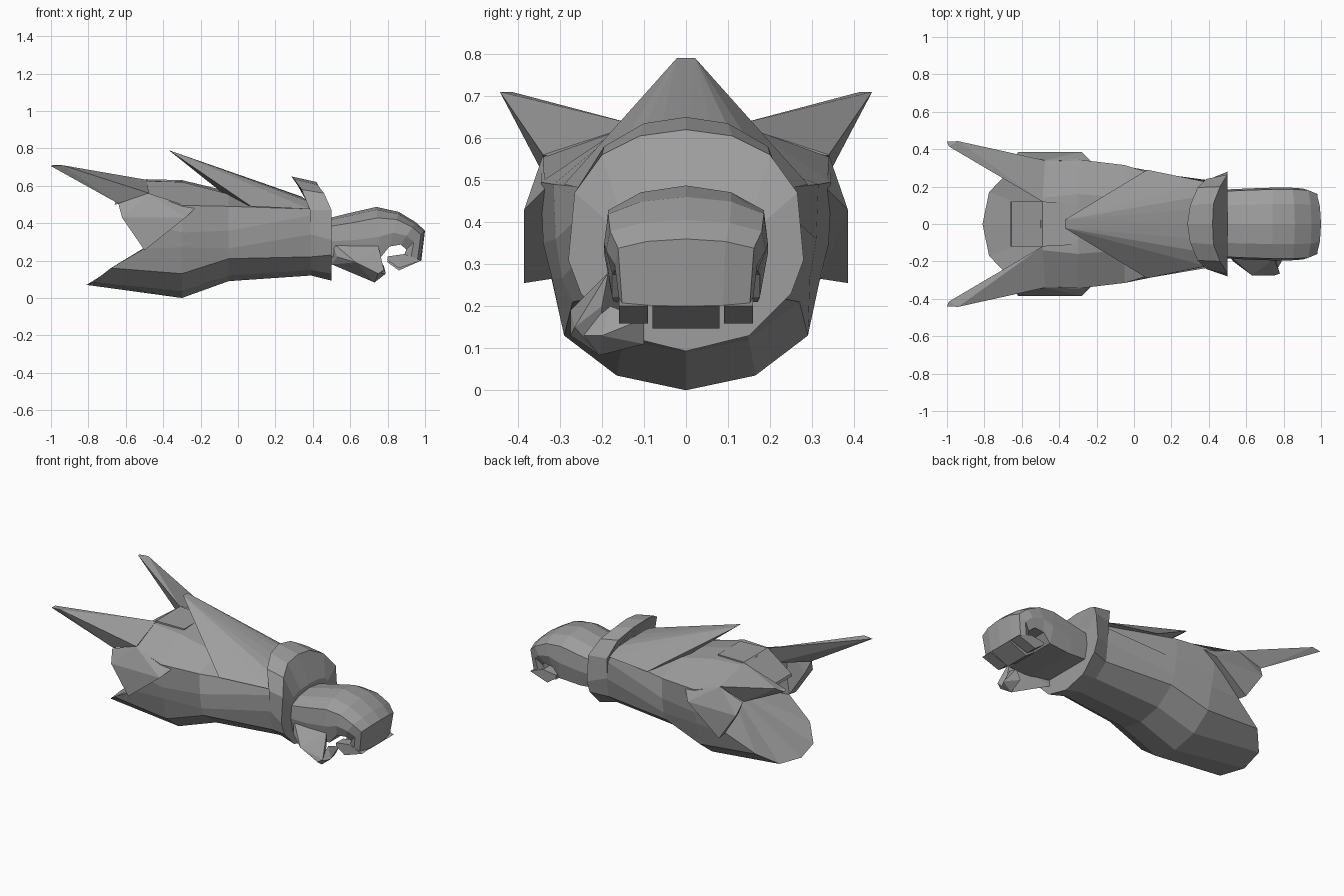
import bpy
import bmesh

cube = bpy.data.objects.get("Cube")
if cube:
    bpy.data.objects.remove(cube)

steel = bpy.data.materials.new("grey_steel")
steel.use_nodes = True
GREY = (0.34, 0.34, 0.34, 1)
steel.diffuse_color = GREY
steel.node_tree.nodes["Principled BSDF"].inputs["Base Color"].default_value = GREY


def finish(name, bm):
    """Turn a bmesh into a flat-shaded steel object."""
    bmesh.ops.recalc_face_normals(bm, faces=bm.faces)
    mesh = bpy.data.meshes.new(name)
    bm.to_mesh(mesh)
    bm.free()
    mesh.materials.append(steel)
    obj = bpy.data.objects.new(name, mesh)
    bpy.context.collection.objects.link(obj)
    return obj


def hull(name, points, side=1):
    """Convex plate around the given points; side -1 mirrors it across y."""
    bm = bmesh.new()
    for x, y, z in points:
        bm.verts.new((x, y * side, z))
    result = bmesh.ops.convex_hull(bm, input=bm.verts)
    unused = [v for v in result["geom_interior"] if isinstance(v, bmesh.types.BMVert)]
    bmesh.ops.delete(bm, geom=unused, context="VERTS")
    bmesh.ops.dissolve_limit(bm, angle_limit=0.03, verts=bm.verts, edges=bm.edges)
    return finish(name, bm)


def symmetric(points):
    """Add the mirrored copy of every point."""
    return points + [(x, -y, z) for x, y, z in points]


def full_ring(half):
    """Close a half ring that starts and ends on the centre plane."""
    return half + [(x, -y, z) for x, y, z in reversed(half[1:-1])]


def loft(name, half_rings, start_tip=None):
    """Skin mirrored half rings; the start may close on an inner point."""
    bm = bmesh.new()
    rings = [[bm.verts.new(p) for p in full_ring(h)] for h in half_rings]
    count = len(rings[0])
    for a, b in zip(rings, rings[1:]):
        for i in range(count):
            j = (i + 1) % count
            bm.faces.new((a[i], a[j], b[j], b[i]))
    if start_tip:
        tip = bm.verts.new(start_tip)
        for i in range(count):
            bm.faces.new((rings[0][i], rings[0][(i + 1) % count], tip))
    else:
        bm.faces.new(rings[0])
    bm.faces.new(rings[-1])
    return finish(name, bm)


def at(x, section):
    """Place a flat (y, z) section at one x."""
    return [(x, y, z) for y, z in section]


# Forearm shell with slanted open elbow, wrist and flared collar
elbow = [(-.81, 0, .07), (-.775, .17, .085), (-.68, .27, .16), (-.5, .32, .265),
         (-.48, .34, .4), (-.48, .34, .555), (-.49, .14, .625), (-.5, 0, .63)]
belly = at(-.3, [(0, 0), (.165, .035), (.29, .13), (.32, .27),
                 (.34, .35), (.345, .495), (.16, .62), (0, .63)])
middle = at(-.05, [(0, .09), (.15, .12), (.27, .21), (.295, .265),
                   (.31, .36), (.315, .49), (.14, .555), (0, .57)])
wrist = at(.39, [(0, .12), (.13, .15), (.22, .22), (.235, .34),
                 (.225, .44), (.18, .475), (.09, .5), (0, .51)])
collar_back = wrist[:4] + [(.385, .24, .47), (.34, .195, .58),
                           (.3, .1, .635), (.285, 0, .65)]
collar_front = [(.5, 0, .093), (.5, .15, .13), (.5, .25, .23), (.5, .28, .31),
                (.5, .265, .47), (.46, .2, .56), (.425, .11, .605), (.42, 0, .62)]
opening = at(.5, [(0, .16), (.1, .17), (.17, .22), (.18, .31),
                  (.185, .4), (.16, .43), (.09, .45), (0, .455)])
loft("forearm", [elbow, belly, middle, wrist, collar_back, collar_front, opening],
     start_tip=(-.3, 0, .39))

# Narrow roof plate over the elbow
hull("elbow_guard", symmetric([(-.66, .12, .5), (-.655, .12, .515), (-.49, .12, .635),
                               (-.49, .12, .52), (-.3, .11, .63), (-.3, .1, .55)]))

# Swept-back crest with a rounded front edge
hull("crest", symmetric([(-.37, .022, .79), (.07, .29, .49), (.385, .225, .475),
                         (.365, .15, .52), (.35, .08, .535), (.34, 0, .542),
                         (-.05, .1, .535)]))

# Elbow spikes and side plates
spike = [(-1, .44, .705), (-.94, .443, .71), (-.99, .415, .71),
         (-.49, .12, .632), (-.475, .34, .56), (-.64, .335, .505), (-.49, .16, .52)]
plate = [(-.28, .385, .43), (-.5, .385, .255), (-.62, .385, .43),
         (-.23, .335, .48), (-.48, .34, .56), (-.64, .345, .505),
         (-.5, .32, .265), (-.6, .33, .42)]
for label, side in (("left", 1), ("right", -1)):
    hull(label + "_spike", spike, side)
    hull(label + "_side_plate", plate, side)


# Hand: each section spans an outer and an inner (x, z) point of the curl
def hand_section(outer, inner, width):
    def mix(t, y):
        return (outer[0] + (inner[0] - outer[0]) * t, y,
                outer[1] + (inner[1] - outer[1]) * t)
    return [mix(0, 0), mix(.06, width * .55), mix(.22, width * .95),
            mix(.6, width), mix(1, width * .9), mix(1, 0)]


curl = [((.5, .43), (.5, .22), .185), ((.6, .455), (.62, .21), .19),
        ((.74, .487), (.765, .22), .195), ((.86, .46), (.81, .275), .195),
        ((.95, .405), (.87, .285), .19), ((1, .36), (.9, .26), .17),
        ((.98, .2), (.89, .235), .16)]
loft("hand", [hand_section(*c) for c in curl])

# Fingertips: wedges curling toward the palm, with small gaps between them
for label, low, high, drop in (("middle", -.08, .08, 0),
                               ("left", .09, .16, .012), ("right", -.16, -.09, .012)):
    tip = [(.98, .2), (.89, .235), (.86, .147), (.8, .19), (.8, .21)]
    hull(label + "_fingertip", [(x, y, z + drop * (x < .87))
                                for x, z in tip for y in (low, high)])

# Thumb
hull("thumb_base", [(.5, -.16, .3), (.5, -.14, .18), (.53, -.2, .22), (.75, -.185, .28),
                    (.63, -.275, .19), (.75, -.275, .13), (.73, -.205, .083),
                    (.6, -.17, .15), (.78, -.265, .15), (.76, -.2, .2)])
hull("thumb_tip", [(.75, -.265, .13), (.73, -.205, .083), (.79, -.2, .13),
                   (.78, -.1, .17), (.75, -.1, .11), (.76, -.18, .2)])
